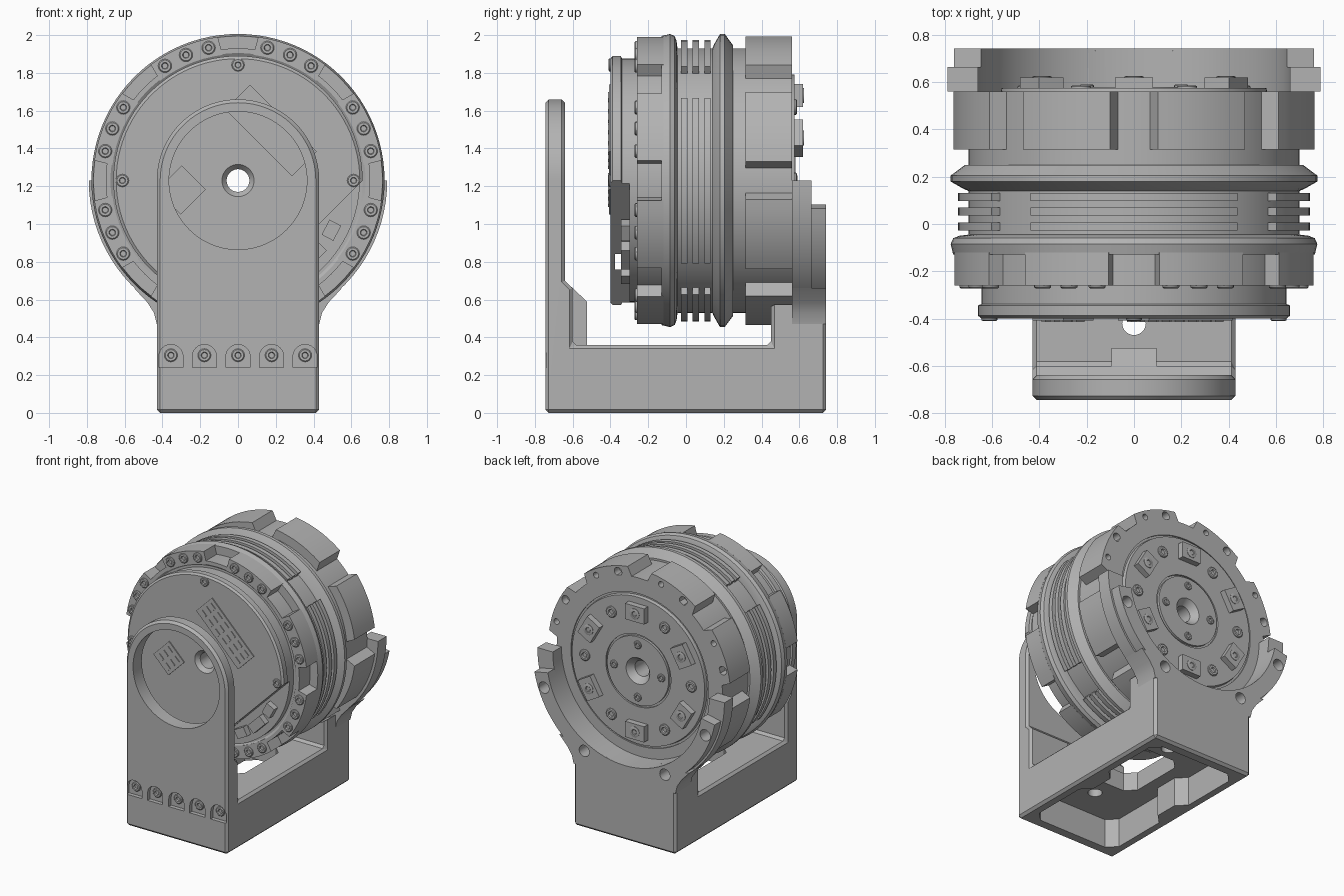
import bpy, bmesh
from math import sin, cos, pi, radians

cube = bpy.data.objects.get("Cube")
if cube:
    bpy.data.objects.remove(cube)

AXIS = 1.23          # height of the drum axis, which runs along y
parts = []

metal = bpy.data.materials.new("grey metal")
metal.use_nodes = True
metal.diffuse_color = (0.45, 0.45, 0.45, 1)
metal.node_tree.nodes["Principled BSDF"].inputs["Base Color"].default_value = (0.45, 0.45, 0.45, 1)


def finish(name, bm):
    bmesh.ops.remove_doubles(bm, verts=bm.verts, dist=1e-5)
    bmesh.ops.recalc_face_normals(bm, faces=bm.faces)
    mesh = bpy.data.meshes.new(name)
    bm.to_mesh(mesh)
    bm.free()
    ob = bpy.data.objects.new(name, mesh)
    bpy.context.collection.objects.link(ob)
    mesh.materials.append(metal)
    parts.append(ob)
    return ob


def polar(r, deg):
    """Point (x, z) around the drum axis, angle measured from the top."""
    a = radians(deg)
    return r * sin(a), AXIS + r * cos(a)


def lathe(name, profile, x=0, z=AXIS, seg=96):
    """Revolve a closed (radius, y) profile about a line along y."""
    bm = bmesh.new()
    rings = []
    for r, y in profile:
        if r == 0:
            rings.append([bm.verts.new((x, y, z))] * seg)
        else:
            rings.append([bm.verts.new((x + r * sin(2 * pi * i / seg), y, z + r * cos(2 * pi * i / seg)))
                          for i in range(seg)])
    for k, a in enumerate(rings):
        b = rings[(k + 1) % len(rings)]
        for i in range(seg):
            j = (i + 1) % seg
            corners = list(dict.fromkeys((a[i], a[j], b[j], b[i])))
            if len(corners) > 2:
                bm.faces.new(corners)
    return finish(name, bm)


def prism(name, pts, lo, hi, axis="y"):
    """Extrude an outline along one axis; pts hold the other two coordinates in order."""
    place = {"x": lambda p, d: (d, p[0], p[1]),
             "y": lambda p, d: (p[0], d, p[1]),
             "z": lambda p, d: (p[0], p[1], d)}[axis]
    bm = bmesh.new()
    a = [bm.verts.new(place(p, lo)) for p in pts]
    b = [bm.verts.new(place(p, hi)) for p in pts]
    bm.faces.new(a)
    bm.faces.new(b)
    for i in range(len(pts)):
        j = (i + 1) % len(pts)
        bm.faces.new((a[i], a[j], b[j], b[i]))
    return finish(name, bm)


def arc(name, r0, r1, y0, y1, mid, half, flare=0):
    """Curved block between two radii; flare widens its inner edge."""
    n = max(6, int(half / 2))
    steps = [i / n * 2 - 1 for i in range(n + 1)]
    outer = [polar(r1, mid + half * s) for s in steps]
    inner = [polar(r0, mid + (half + flare) * s) for s in reversed(steps)]
    return prism(name, outer + inner, y0, y1)


def rect(cx, cz, w, h, deg=0):
    a = radians(deg)
    return [(cx + u * w / 2 * cos(a) + v * h / 2 * sin(a), cz - u * w / 2 * sin(a) + v * h / 2 * cos(a))
            for u, v in ((-1, -1), (1, -1), (1, 1), (-1, 1))]


def arch(cx, base, mid, r, n):
    """Upright outline with a half-round top."""
    return [(cx - r, base)] + [(cx - r * cos(pi * i / n), mid + r * sin(pi * i / n))
                               for i in range(n + 1)] + [(cx + r, base)]


def disc(r, y0, y1, x=0, z=AXIS, seg=32):
    return lathe("cutter", [(0, y0), (r, y0), (r, y1), (0, y1)], x, z, seg)


def screw(name, x, z, r, y, d, h=0.012):
    """Socket screw head standing h proud of the face at y, facing direction d."""
    lathe(name, [(0, y - d * .01), (r, y - d * .01), (r, y + d * h * .6), (r * .85, y + d * h),
                 (r * .5, y + d * h), (r * .4, y + d * .002), (0, y + d * .002)], x, z, 16)


def modify(ob):
    dg = bpy.context.evaluated_depsgraph_get()
    mesh = bpy.data.meshes.new_from_object(ob.evaluated_get(dg))
    ob.modifiers.clear()
    ob.data = mesh


def cut(targets, cutter, operation="DIFFERENCE"):
    for ob in targets:
        m = ob.modifiers.new("cut", "BOOLEAN")
        m.object, m.operation, m.solver = cutter, operation, "EXACT"
        modify(ob)
    parts.remove(cutter)
    bpy.data.objects.remove(cutter)


# Bracket: side profile trimmed to an arched front outline
bracket = prism("bracket", [(-.745, 0), (.742, 0), (.742, .6), (.45, .6), (.45, .36), (-.6, .36),
                            (-.6, .66), (-.64, .7), (-.64, 1.7), (-.745, 1.7)], -.6, .6, "x")
cut([bracket], prism("cutter", arch(0, -.1, AXIS, .43, 48), -1, 1), "INTERSECT")
bev = bracket.modifiers.new("edges", "BEVEL")
bev.width, bev.segments, bev.limit_method, bev.angle_limit = .018, 1, "ANGLE", radians(50)
modify(bracket)
cut([bracket], disc(.365, -.8, -.61, seg=96))
cut([bracket], disc(.785, .4, .56, seg=96))
cut([bracket], disc(.66, .5, .8, seg=96))

# Hollow underside with a waist, window and bolt holes
side = [(.29, -.66), (.36, -.59), (.36, -.16), (.29, -.09), (.29, .09), (.36, .16), (.36, .59), (.29, .66)]
cut([bracket], prism("cutter", side + [(-x, y) for x, y in reversed(side)], -.1, .22, "z"))
window = [(.13, -.27), (.2, -.2), (.2, .2), (.13, .27)]
cut([bracket], prism("cutter", window + [(-x, y) for x, y in reversed(window)], .1, .5, "z"))
for y in (-.42, .37):
    ring = [(.05 * cos(pi * i / 12), y + .05 * sin(pi * i / 12)) for i in range(24)]
    cut([bracket], prism("cutter", ring, .1, .5, "z"))

# Arched screw pockets along the foot of the front plate
for x in (-.355, -.178, 0, .178, .355):
    cut([bracket], prism("cutter", arch(x, .24, .298, .064, 12), -.8, -.715))
    screw("foot_screw", x, .305, .035, -.715, -1)
prism("centre_rib", [(-.65, .3), (-.525, .3), (-.525, .59), (-.61, .67), (-.65, .67)], -.095, .095, "x")

# Rear cradle: stepped half ring blended into the column
cradle = [arc("cradle_ring", .66, .79, .56, .665, 180, 90),
          arc("cradle_rim", .66, .775, .66, .742, 180, 79)]
for s in (-1, 1):
    prism("cradle_fillet", [(s * x, z) for x, z in
                            ((.4, .47), (.43, .47), (.445, .53), (.48, .585), (.55, .66), (.4, .62))], .56, .742)
for a in (110, 152, 208, 250):
    x, z = polar(.725, a)
    cut(cradle + [bracket], disc(.043, .62, .8, x, z, 24))

# Drum body with a bore through the middle
drum = lathe("drum", [(.06, -.25), (.66, -.25), (.675, -.26), (.70, -.26), (.70, -.13), (.765, -.13),
                      (.776, -.085), (.765, -.06), (.74, -.05), (.70, -.045), (.70, .14), (.72, .148),
                      (.776, .18), (.776, .205), (.715, .25), (.70, .25), (.70, .56), (.58, .56),
                      (.58, .55), (.565, .55), (.56, .575), (.275, .575), (.275, .562), (.26, .562),
                      (.26, .58), (.1, .58), (.06, .53)])

# Eight lugs front and rear, with screws and holes
for k in range(8):
    mid = 22.5 + 45 * k
    arc("front_lug", .67, .768, -.26, -.12, mid, 14.5, 1)
    for off in (-10, 0, 10):
        screw("rim_screw", *polar(.72, mid + off), .036, -.26, -1)
    rear = arc("rear_lug", .67, .77, .315, .56, mid, 15, 3)
    for off, r in ((-8, .032), (8, .022)):
        x, z = polar(.725, mid + off)
        cut([rear], disc(r, .5, .6, x, z, 20))

# Cooling ribs in four groups
for a in (0, 90, 180, 270):
    for y in (-.01, .052, .114):
        arc("cooling_rib", .69, .745, y - .017, y + .017, a, 36)

# Front cover with a cut-back corner and a slot
cover = lathe("front_cover", [(.06, -.24), (.06, -.37), (.085, -.40), (.645, -.40), (.66, -.388),
                              (.66, -.345), (.645, -.338), (.645, -.24)])
cut([cover], prism("cutter", [(.8, AXIS + .14), (-.14, AXIS - .8), (.8, AXIS - .8)], -.5, -.30))
cut([cover], prism("cutter", rect(0, .8, 2, .08), -.375, -.31))
for a in (0, 90, 270):
    screw("cover_screw", *polar(.612, a), .034, -.40, -1, .01)
for a, w in ((118, .09), (135, .14), (152, .09)):
    prism("board_connector", rect(*polar(.56, a), w, .07, a), -.345, -.29)

# Connector pads with rows of sockets
for name, cx, cz, cols, rows in (("large_connector", .175, 1.495, 6, 3), ("small_connector", -.3, 1.18, 2, 3)):
    pw, ph = cols * .08 + .02, rows * .052 + .03
    prism(name, rect(cx, cz, pw, ph, 45), -.408, -.39)
    for i in range(cols):
        for j in range(rows):
            u, v = (i - (cols - 1) / 2) * .08, (j - (rows - 1) / 2) * .052
            prism("connector_pin", rect(cx + (u + v) * .707, cz + (v - u) * .707, .05, .024, 45), -.414, -.4)

# Output face: six pads alternating with screws, four hub screws
for k in range(6):
    a = 60 * k
    x, z = polar(.45, a)
    prism("output_pad", rect(x, z, .16, .12, a), .56, .62)
    screw("pad_screw", x, z, .04, .62, 1, .006)
    screw("output_screw", *polar(.45, a + 30), .042, .575, 1)
for k in range(4):
    screw("hub_screw", *polar(.2, 90 * k), .03, .58, 1, .01)

# Smooth round walls while keeping edges crisp
bpy.ops.object.select_all(action="DESELECT")
for ob in parts:
    ob.select_set(True)
bpy.context.view_layer.objects.active = drum
bpy.ops.object.shade_smooth_by_angle(angle=radians(25))
